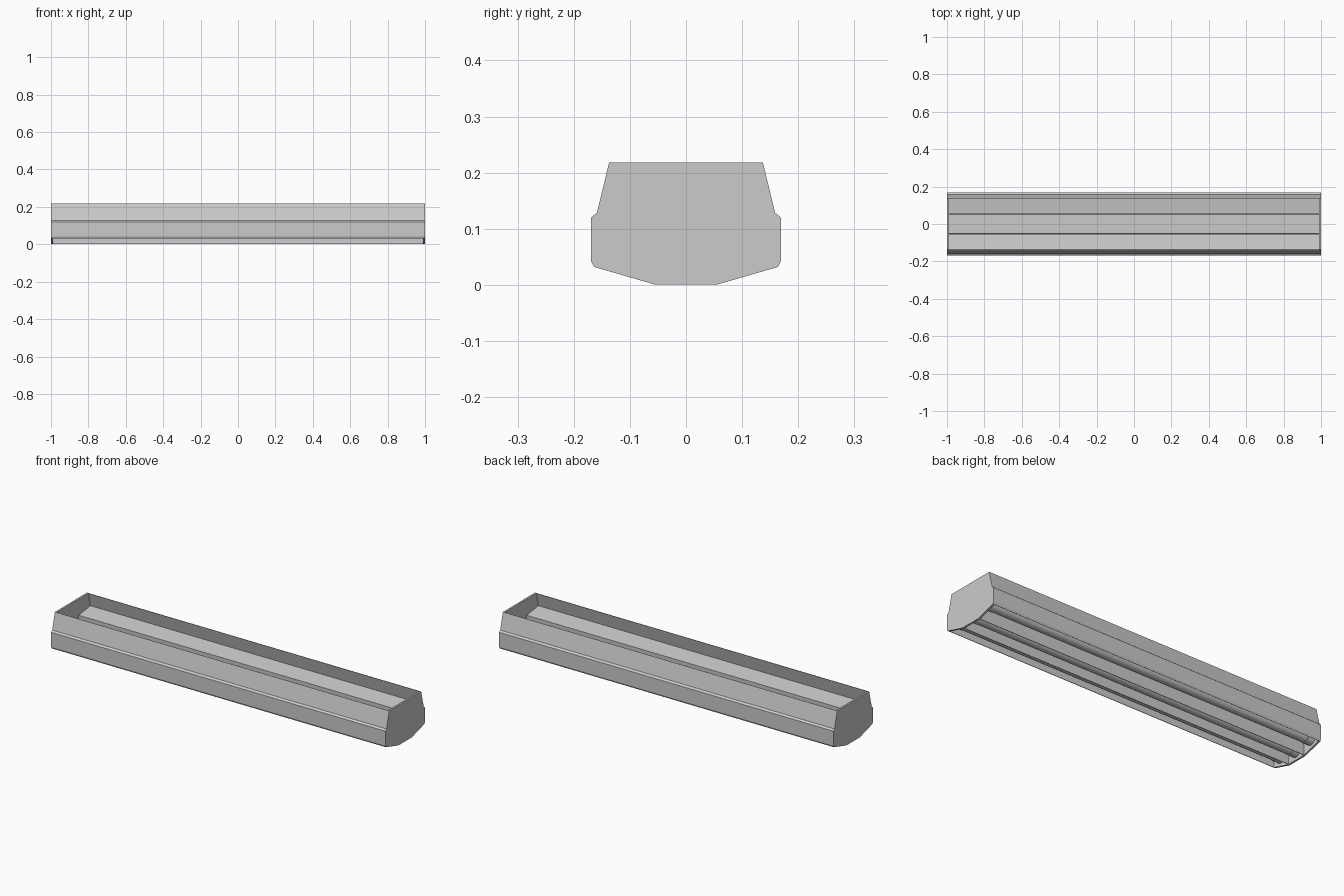
import bpy, bmesh, math

if "Cube" in bpy.data.objects:
    bpy.data.objects.remove(bpy.data.objects["Cube"])

L = 1.0      # half length
T = 0.01     # end plate thickness

# Half outline of the fixture section, from top to bottom (y, z)
HALF = [(0.137, 0.218), (0.159, 0.128), (0.169, 0.120),
        (0.169, 0.042), (0.164, 0.032), (0.057, 0.001)]


def make_object(name, bm):
    me = bpy.data.meshes.new(name)
    bm.to_mesh(me)
    bm.free()
    ob = bpy.data.objects.new(name, me)
    bpy.context.collection.objects.link(ob)
    return ob


def sheet(name, profile, x0, x1, thick):
    """Extrude an open (y, z) profile along x as thin sheet metal."""
    bm = bmesh.new()
    a = [bm.verts.new((x0, y, z)) for y, z in profile]
    b = [bm.verts.new((x1, y, z)) for y, z in profile]
    for i in range(len(profile) - 1):
        bm.faces.new((a[i], a[i + 1], b[i + 1], b[i]))
    ob = make_object(name, bm)
    mod = ob.modifiers.new("thickness", 'SOLIDIFY')
    mod.thickness = thick
    mod.offset = 0
    return ob


def plate(name, outline, x0, x1):
    """Solid plate from a closed (y, z) outline."""
    bm = bmesh.new()
    f = bm.faces.new([bm.verts.new((x0, y, z)) for y, z in outline])
    r = bmesh.ops.extrude_face_region(bm, geom=[f])
    verts = [v for v in r["geom"] if isinstance(v, bmesh.types.BMVert)]
    bmesh.ops.translate(bm, verts=verts, vec=(x1 - x0, 0, 0))
    bmesh.ops.recalc_face_normals(bm, faces=bm.faces)
    return make_object(name, bm)


def rod(name, y, z, radius, x0, x1):
    """Smooth cylinder along x."""
    bpy.ops.mesh.primitive_cylinder_add(
        vertices=32, radius=radius, depth=x1 - x0,
        location=((x0 + x1) / 2, y, z), rotation=(0, math.pi / 2, 0))
    bpy.context.object.name = name
    bpy.ops.object.shade_smooth_by_angle(angle=math.radians(35))


# End plates
outline = HALF + [(-y, z) for y, z in reversed(HALF)]
for side, s in (("left", -1), ("right", 1)):
    plate(f"end_plate_{side}", outline, s * L, s * (L - T))

# Long side panels and outer lamp reflectors
outer = [(0.057, 0.002), (0.053, 0.130), (0.152, 0.143), (0.164, 0.033)]
for side, s in (("front", -1), ("back", 1)):
    sheet(f"side_panel_{side}", [(s * (y - 0.001), z) for y, z in HALF[:5]],
          -L, L, 0.002)
    sheet(f"reflector_{side}", [(s * y, z) for y, z in outer],
          -L + T, L - T, 0.002)

# Central lamp reflector, set lower
center = [(-0.056, 0.002), (-0.049, 0.108), (0.049, 0.108), (0.056, 0.002)]
sheet("reflector_center", center, -L + T, L - T, 0.002)

# Lamp tubes with end caps, one in each reflector
for place, y, z in (("front", -0.109, 0.062), ("center", 0, 0.045),
                    ("back", 0.109, 0.062)):
    rod(f"lamp_tube_{place}", y, z, 0.028, -0.95, 0.95)
    for side, s in (("left", -1), ("right", 1)):
        rod(f"lamp_cap_{place}_{side}", y, z, 0.030,
            min(s * 0.95, s * 0.99), max(s * 0.95, s * 0.99))
